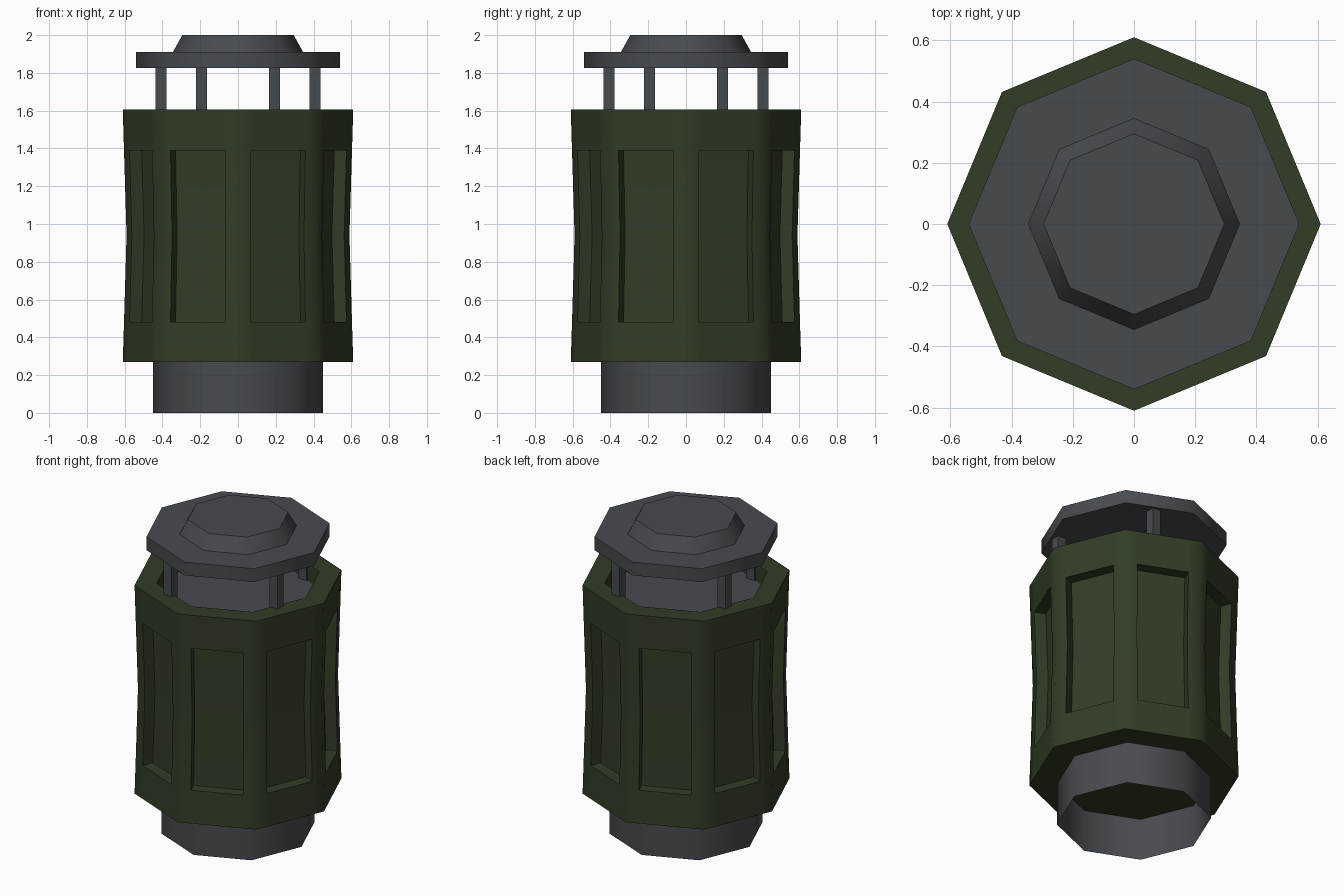
import bpy, bmesh, math
from mathutils import Vector

if "Cube" in bpy.data.objects:
    bpy.data.objects.remove(bpy.data.objects["Cube"])


def material(name, color):
    m = bpy.data.materials.new(name)
    m.diffuse_color = (*color, 1)
    m.use_nodes = True
    m.node_tree.nodes["Principled BSDF"].inputs["Base Color"].default_value = m.diffuse_color
    return m


green = material("dark_green", (0.031, 0.047, 0.019))
grey = material("slate_grey", (0.063, 0.070, 0.078))


def finish(bm, name, mats):
    bmesh.ops.recalc_face_normals(bm, faces=bm.faces)
    me = bpy.data.meshes.new(name)
    bm.to_mesh(me)
    bm.free()
    ob = bpy.data.objects.new(name, me)
    bpy.context.collection.objects.link(ob)
    for m in mats:
        me.materials.append(m)
    bpy.ops.object.select_all(action='DESELECT')
    ob.select_set(True)
    bpy.context.view_layer.objects.active = ob
    bpy.ops.object.shade_smooth_by_angle(angle=math.radians(50))
    return ob


def octagon(splits=(0,)):
    """Unit octagon with each side cut at the given fractions."""
    pts = []
    for i in range(8):
        a, b = (Vector((math.cos(k * math.pi / 4), math.sin(k * math.pi / 4), 0)) for k in (i, i + 1))
        pts += [a.lerp(b, t) for t in splits]
    return pts


def lathe(profile, pts, bottom=True, top=True):
    """Stack scaled outlines into a shell; returns mesh, face rows, top cap."""
    bm = bmesh.new()
    rings = [[bm.verts.new((p.x * r, p.y * r, z)) for p in pts] for r, z in profile]
    n = len(pts)
    rows = [[bm.faces.new((lo[i], lo[(i + 1) % n], hi[(i + 1) % n], hi[i])) for i in range(n)]
            for lo, hi in zip(rings, rings[1:])]
    if bottom:
        bm.faces.new(rings[0][::-1])
    cap = bm.faces.new(rings[-1]) if top else None
    return bm, rows, cap


# Body: waisted octagon with a shallow well on top, grey well floor
bm, rows, cap = lathe([(0.61, 0.27), (0.6035, 0.48), (0.59, 0.94), (0.6035, 1.39),
                       (0.61, 1.605), (0.48, 1.605), (0.48, 1.5)], octagon((0, 0.163, 0.837)))
cap.material_index = 1
# Recessed panel on each side
for i in range(8):
    a = (i + 0.5) * math.pi / 4
    faces = [rows[1][3 * i + 1], rows[2][3 * i + 1]]
    res = bmesh.ops.extrude_face_region(bm, geom=faces)
    verts = [g for g in res['geom'] if isinstance(g, bmesh.types.BMVert)]
    bmesh.ops.translate(bm, verts=verts, vec=(-0.07 * math.cos(a), -0.07 * math.sin(a), 0))
    old = [f for f in faces if f.is_valid]
    if old:
        bmesh.ops.delete(bm, geom=old, context='FACES')
finish(bm, "body", [green, grey])

# Base: open tube
finish(lathe([(0.45, 0), (0.45, 0.27)], octagon(), False, False)[0], "base_tube", [grey])

# Lid plate and raised cap
finish(lathe([(0.54, 1.825), (0.54, 1.91)], octagon())[0], "lid_plate", [grey])
finish(lathe([(0.345, 1.91), (0.295, 2.0)], octagon(), False)[0], "lid_cap", [grey])

# Four posts carrying the lid
x, y = 0.408, -0.193
for k in range(4):
    bm = bmesh.new()
    bmesh.ops.create_cube(bm, size=1)
    bmesh.ops.scale(bm, verts=bm.verts, vec=(0.058, 0.058, 0.33))
    bmesh.ops.translate(bm, verts=bm.verts, vec=(x, y, 1.663))
    finish(bm, f"lid_post_{k + 1}", [grey])
    x, y = -y, x
